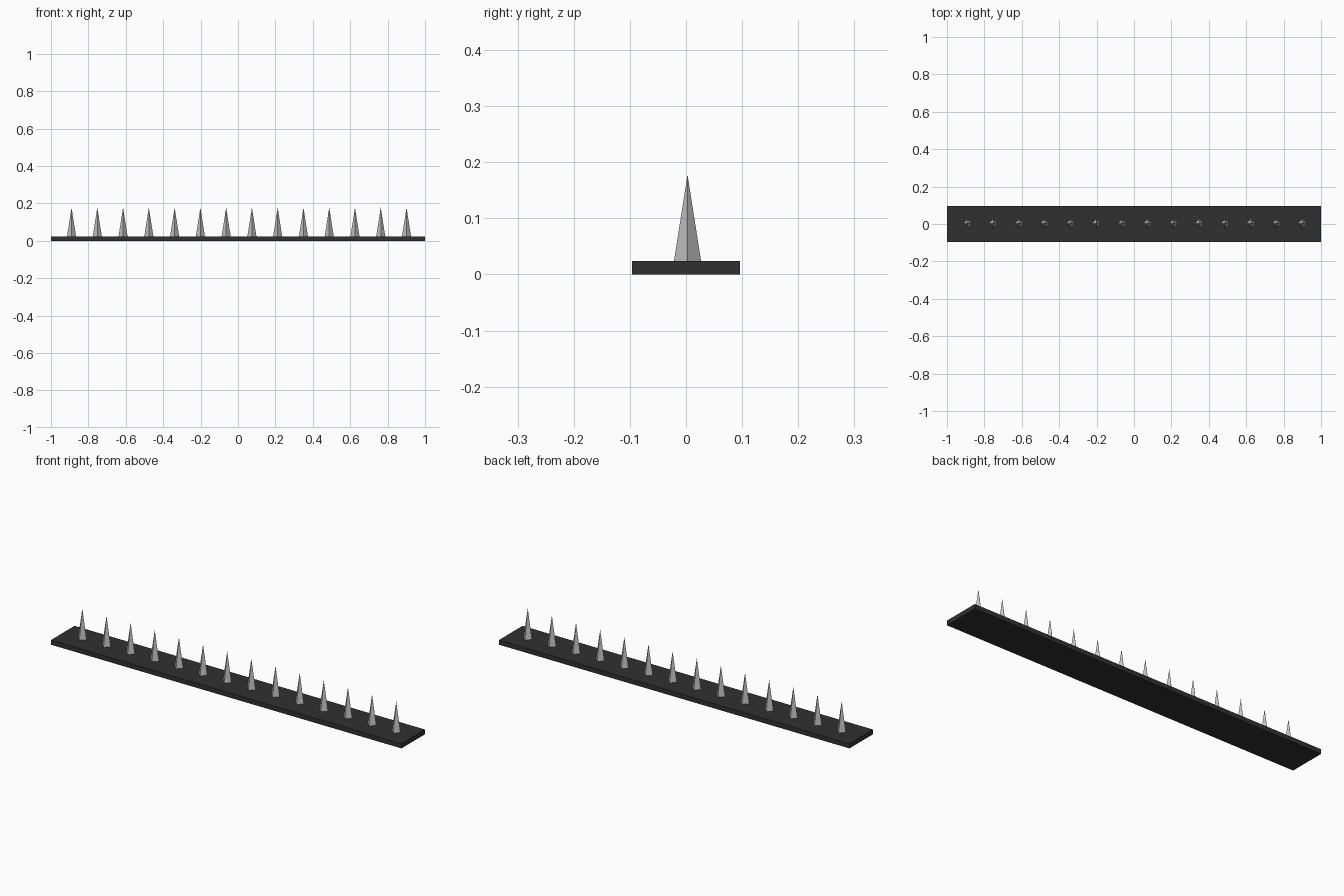
import bpy
import math

if "Cube" in bpy.data.objects:
    bpy.data.objects.remove(bpy.data.objects["Cube"])


def material(name, value):
    mat = bpy.data.materials.new(name)
    mat.diffuse_color = (value, value, value, 1)
    mat.use_nodes = True
    mat.node_tree.nodes["Principled BSDF"].inputs["Base Color"].default_value = mat.diffuse_color
    return mat


black = material("black rubber", 0.03)
steel = material("grey steel", 0.55)

BASE_TOP = 0.024
SPIKE_TOP = 0.178
COUNT = 14

# Flat base strip
bpy.ops.mesh.primitive_cube_add(size=1, location=(0, 0, BASE_TOP / 2))
base = bpy.context.object
base.name = "base_strip"
base.scale = (2, 0.192, BASE_TOP)
base.data.materials.append(black)

# Row of four-sided spikes, corners pointing along x and y
for i in range(COUNT):
    x = -0.89 + i * 1.791 / (COUNT - 1)
    bpy.ops.mesh.primitive_cone_add(
        vertices=4, radius1=0.0242, radius2=0, depth=SPIKE_TOP - BASE_TOP,
        location=(x, 0.0027, (SPIKE_TOP + BASE_TOP) / 2))
    spike = bpy.context.object
    spike.name = f"spike_{i + 1}"
    spike.data.materials.append(steel)
